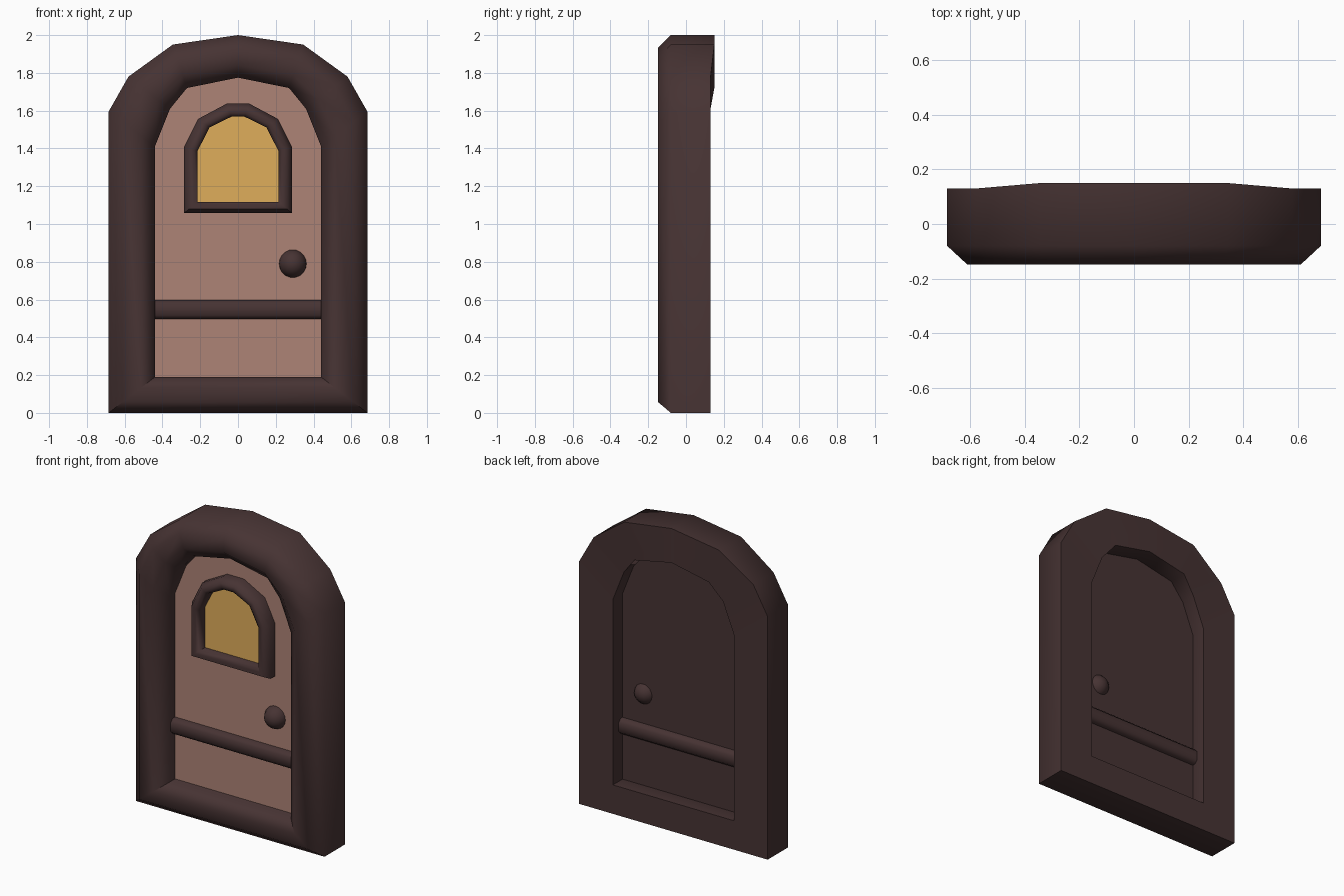
import bpy, bmesh, math
from mathutils import Vector

if "Cube" in bpy.data.objects:
    bpy.data.objects.remove(bpy.data.objects["Cube"])


def mat(name, rgb):
    m = bpy.data.materials.new(name)
    m.diffuse_color = (*rgb, 1)
    m.use_nodes = True
    m.node_tree.nodes["Principled BSDF"].inputs["Base Color"].default_value = m.diffuse_color
    return m


DARK = mat("dark wood", (0.062, 0.033, 0.033))
PINK = mat("rosy wood", (0.42, 0.228, 0.182))
GOLD = mat("golden glass", (0.74, 0.42, 0.105))


def arch(bottom, half):
    """Full closed outline from the right half (bottom corner first, up to the crown)."""
    pts = [(half[0][0], bottom)] + half
    left = [(-x, z) for x, z in reversed(pts) if x > 0]
    return pts + left


def finish(bm, name, mats, smooth=None):
    bmesh.ops.recalc_face_normals(bm, faces=bm.faces)
    me = bpy.data.meshes.new(name)
    bm.to_mesh(me)
    bm.free()
    ob = bpy.data.objects.new(name, me)
    bpy.context.collection.objects.link(ob)
    for m in mats:
        me.materials.append(m)
    if smooth:
        bpy.ops.object.select_all(action='DESELECT')
        ob.select_set(True)
        bpy.context.view_layer.objects.active = ob
        bpy.ops.object.shade_smooth_by_angle(angle=math.radians(smooth))
    return ob


def ring(name, outer, inner, section, crown_z=None, smooth=60):
    """Arched frame: section is (blend outer->inner, y); the back thickens above crown_z."""
    bm = bmesh.new()
    loops = []
    for t, y in section:
        loop = []
        for (ox, oz), (ix, iz) in zip(outer, inner):
            lift = 0.02 if crown_z and oz > crown_z and y > 0 else 0
            loop.append(bm.verts.new((ox + (ix - ox) * t, y + lift, oz + (iz - oz) * t)))
        loops.append(loop)
    n = len(outer)
    for a, b in zip(loops, loops[1:] + loops[:1]):
        for i in range(n):
            j = (i + 1) % n
            bm.faces.new((a[i], a[j], b[j], b[i]))
    return finish(bm, name, [DARK], smooth)


def slab(name, outline, y0, y1, mats):
    """Arched plate; its front takes the second material when there is one."""
    bm = bmesh.new()
    f = bm.faces.new([bm.verts.new((x, y0, z)) for x, z in outline])
    ext = bmesh.ops.extrude_face_region(bm, geom=[f], use_keep_orig=True)
    new = [g for g in ext["geom"] if isinstance(g, bmesh.types.BMVert)]
    bmesh.ops.translate(bm, verts=new, vec=(0, y1 - y0, 0))
    for f in bm.faces:
        if len(mats) > 1 and all(abs(v.co.y - y0) < 1e-5 for v in f.verts):
            f.material_index = 1
    return finish(bm, name, mats)


# heavy outer door frame
outer = arch(0, [(0.685, 1.595), (0.58, 1.78), (0.345, 1.95), (0, 2.0)])
inner = arch(0.19, [(0.44, 1.41), (0.36, 1.61), (0.27, 1.72), (0, 1.775)])
ring("door_frame", outer, inner,
     [(0, 0.13), (0, -0.08), (0.3, -0.148), (0.7, -0.148), (1, -0.08), (1, 0.13)], 1.9)

# door panel, rosy in front and dark behind
slab("door_panel", inner, -0.025, 0.03, [DARK, PINK])

# window surround and glass
w_out = arch(1.058, [(0.285, 1.41), (0.212, 1.556), (0.06, 1.637)])
w_in = arch(1.117, [(0.215, 1.385), (0.15, 1.512), (0.035, 1.568)])
ring("window_frame", w_out, w_in,
     [(0, -0.02), (0, -0.07), (0.35, -0.11), (0.75, -0.11), (1, -0.095), (1, -0.02)])
slab("window_glass", w_in, -0.035, -0.027, [GOLD])

# cross bar running through both sides
bm = bmesh.new()
bmesh.ops.create_cube(bm, size=1)
for v in bm.verts:
    v.co = Vector((v.co.x * 0.885, v.co.y * 0.14, v.co.z * 0.1 + 0.547))
long_edges = [e for e in bm.edges if abs(e.verts[0].co.x - e.verts[1].co.x) > 0.5]
bmesh.ops.bevel(bm, geom=long_edges, offset=0.02, segments=1, affect='EDGES')
finish(bm, "cross_bar", [DARK], 50)

# round knob showing on both sides
bm = bmesh.new()
bmesh.ops.create_uvsphere(bm, u_segments=16, v_segments=10, radius=0.075)
for v in bm.verts:
    v.co = Vector((v.co.x + 0.29, v.co.y * 1.1 - 0.01, v.co.z + 0.79))
finish(bm, "door_knob", [DARK], 60)
